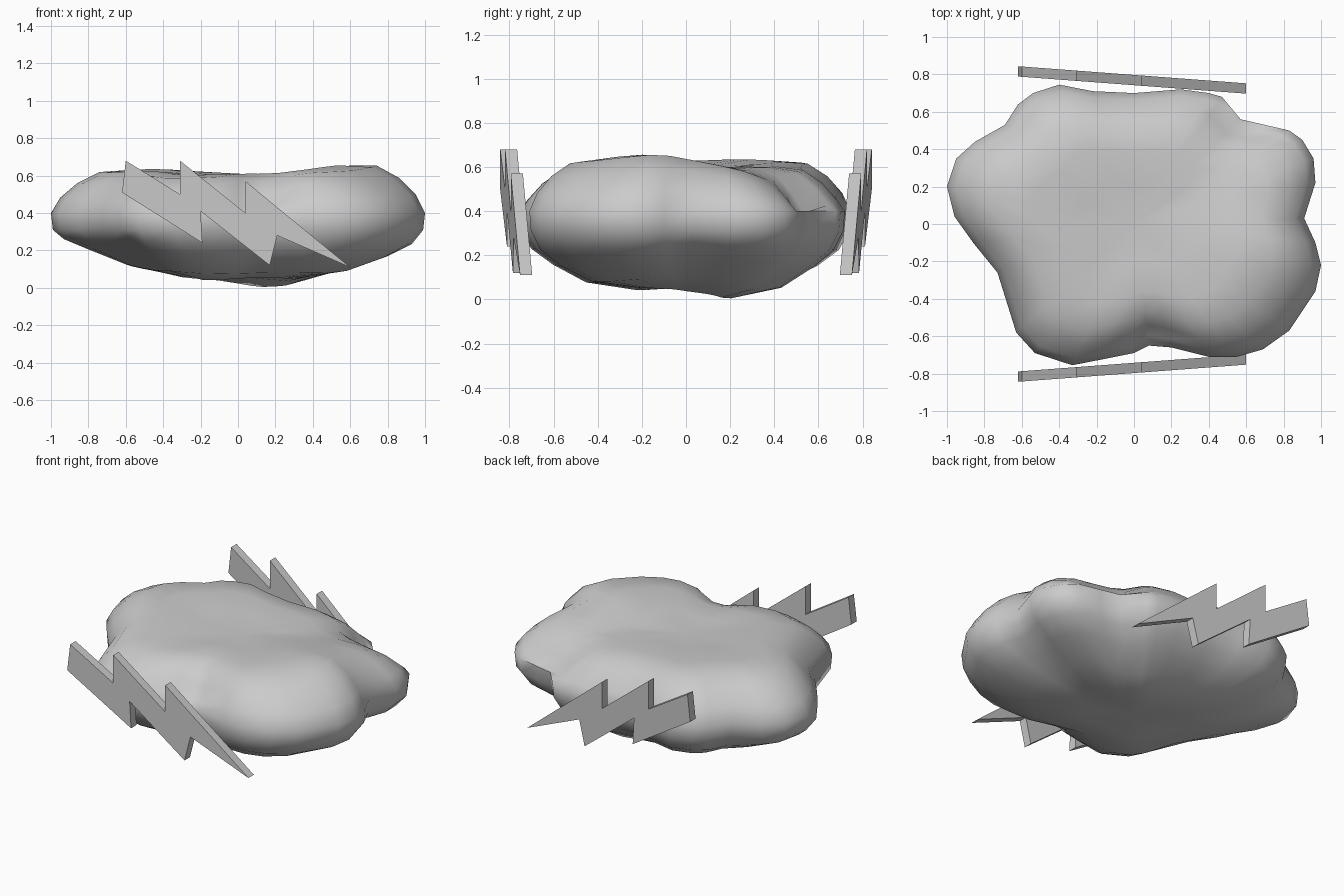
import bpy, bmesh, math

if "Cube" in bpy.data.objects:
    bpy.data.objects.remove(bpy.data.objects["Cube"])

# widest outline of the cloud seen from above
OUTLINE = [(-1, .2), (-.95, .35), (-.85, .44), (-.69, .53), (-.62, .64), (-.54, .7), (-.4, .745),
           (-.22, .71), (0, .70), (.25, .72), (.4, .7), (.47, .68), (.57, .56), (.7, .53), (.83, .5),
           (.9, .45), (.96, .35), (.97, .22), (.91, .03), (.97, -.1), (1, -.22), (.97, -.36),
           (.83, -.57), (.69, -.67), (.55, -.71), (.4, -.71), (.2, -.66), (.08, -.65), (0, -.69),
           (-.15, -.72), (-.33, -.755), (-.53, -.69), (-.63, -.58), (-.73, -.26), (-.86, -.1), (-.96, .04)]
# (fraction of outline, height) from top to bottom
RINGS = [(.3, .60), (.55, .615), (.74, .61), (.86, .555), (.95, .48), (1, .40), (.99, .31),
         (.93, .23), (.8, .16), (.6, .09), (.3, .06)]
# x, y, spread, height change
TOP_BUMPS = [(.5, -.22, .18, .035), (.8, -.12, .15, .035), (-.45, .25, .25, .02), (.12, -.58, .1, -.07),
             (.6, .5, .18, -.09), (-.35, -.65, .2, -.03), (.1, .7, .2, -.03)]
LOW_BUMPS = [(.18, .24, .2, -.06), (0, -.05, .15, .02), (-.15, -.25, .2, -.025), (-.6, -.45, .15, .05),
             (.45, -.4, .2, -.01), (.72, .1, .2, .03), (-.75, .1, .2, .05), (-.45, .5, .2, -.01)]


def bump(x, y, bumps):
    return sum(h * math.exp(-((x - a)**2 + (y - b)**2) / (2 * s * s)) for a, b, s, h in bumps)


def finish(bm, name, angle):
    bmesh.ops.recalc_face_normals(bm, faces=bm.faces)
    me = bpy.data.meshes.new(name)
    bm.to_mesh(me)
    bm.free()
    ob = bpy.data.objects.new(name, me)
    bpy.context.collection.objects.link(ob)
    bpy.ops.object.select_all(action='DESELECT')
    ob.select_set(True)
    bpy.context.view_layer.objects.active = ob
    bpy.ops.object.shade_smooth_by_angle(angle=math.radians(angle))
    return ob


# cloud: stacked rings with bumps
bm = bmesh.new()
rings = []
for f, z in RINGS:
    ring = []
    for x, y in OUTLINE:
        px, py = x * f, y * f
        # soft crease between the front puffs
        if z > .42 and f > .7:
            k = 1 - .035 * math.exp(-((x - .12)**2 + (y + .66)**2) / .012)
            px, py = px * k, py * k
        dz = bump(px, py, TOP_BUMPS) if z > .45 else bump(px, py, LOW_BUMPS) if z < .25 else 0
        ring.append(bm.verts.new((px, py, max(.0, z + dz))))
    rings.append(ring)
n = len(OUTLINE)
for a, b in zip(rings, rings[1:]):
    for i in range(n):
        j = (i + 1) % n
        bm.faces.new((a[i], a[j], b[j], b[i]))
for ring, z in ((rings[0], .59), (rings[-1], .06)):
    c = bm.verts.new((0, 0, z))
    for i in range(n):
        bm.faces.new((ring[i], ring[(i + 1) % n], c))
finish(bm, "cloud", 60)

# lightning bolts: zigzag plates on both sides, slightly splayed
BOLT = [(-.60, .68), (-.31, .50), (-.31, .68), (.04, .40), (.04, .57), (.60, .11),
        (.21, .28), (.17, .12), (-.20, .41), (-.19, .24), (-.62, .51)]
for name, side in (("front_bolt", -1), ("back_bolt", 1)):
    bm = bmesh.new()
    outer, inner = [[bm.verts.new((x, side * (d - .075 * x), z)) for x, z in BOLT] for d in (.797, .742)]
    bm.faces.new(outer)
    bm.faces.new(inner)
    for i in range(len(BOLT)):
        j = (i + 1) % len(BOLT)
        bm.faces.new((outer[i], outer[j], inner[j], inner[i]))
    finish(bm, name, 60)
